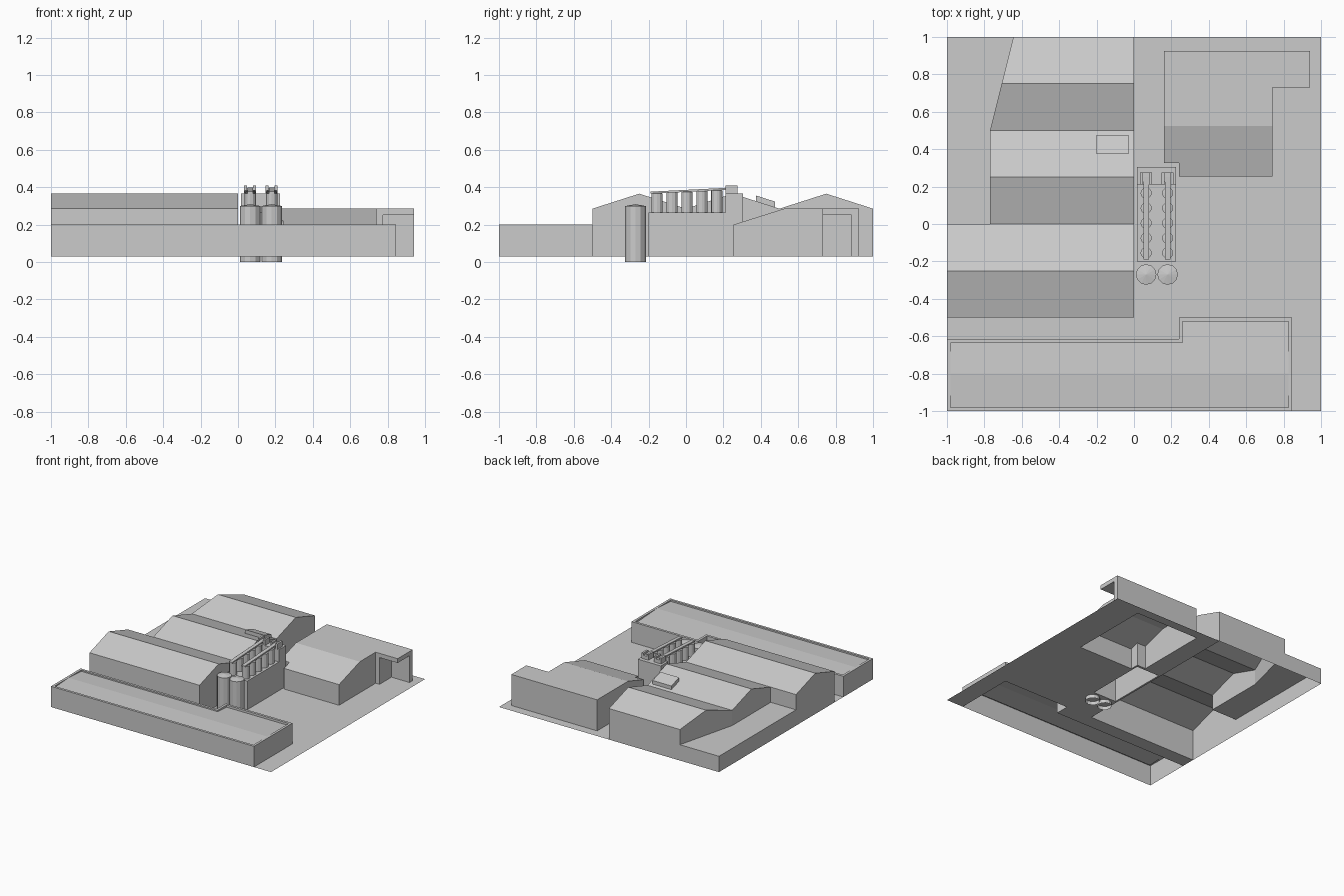
import bpy, bmesh, math
from mathutils import Vector

cube = bpy.data.objects.get("Cube")
if cube:
    bpy.data.objects.remove(cube)

GROUND = 0.03
grey = bpy.data.materials.new("plain_grey")
grey.use_nodes = True
grey.diffuse_color = (0.6, 0.6, 0.6, 1)
grey.node_tree.nodes["Principled BSDF"].inputs["Base Color"].default_value = (0.6, 0.6, 0.6, 1)


def finish(name, bm):
    mesh = bpy.data.meshes.new(name)
    bm.to_mesh(mesh)
    bm.free()
    mesh.materials.append(grey)
    obj = bpy.data.objects.new(name, mesh)
    bpy.context.collection.objects.link(obj)
    return obj


def rect(x0, y0, x1, y1):
    return [(x0, y0), (x1, y0), (x1, y1), (x0, y1)]


def shell_mesh(polys, height, base):
    """Roof polygons at height(x, y), with walls running to base(midpoint); None means no wall."""
    bm = bmesh.new()
    for poly in polys:
        bm.faces.new([bm.verts.new((x, y, height(x, y))) for x, y in poly])
    bmesh.ops.remove_doubles(bm, verts=bm.verts, dist=1e-4)
    rim = [(e.link_loops[0].vert, e.link_loops[0].link_loop_next.vert)
           for e in bm.edges if e.is_boundary]
    for a, b in rim:
        z = base((a.co + b.co) / 2)
        if z is not None:
            low = [bm.verts.new((v.co.x, v.co.y, z)) for v in (a, b)]
            bm.faces.new((b, a, low[0], low[1]))
    bmesh.ops.remove_doubles(bm, verts=bm.verts, dist=1e-4)
    return bm


def shell(name, polys, height, base=lambda m: GROUND):
    top = height if callable(height) else (lambda x, y: height)
    return finish(name, shell_mesh(polys, top, base))


def box(name, lo, hi, rise=0):
    """Box between two corners; rise lifts its back end to make it slope."""
    bm = bmesh.new()
    bmesh.ops.create_cube(bm, size=1)
    for v in bm.verts:
        t = [c + 0.5 for c in v.co]
        v.co = Vector([l + (h - l) * k for l, h, k in zip(lo, hi, t)])
        v.co.z += rise * t[1]
    return finish(name, bm)


def drum(name, x, y, r, z0, z1, apex, sides=12):
    """Open-bottomed drum with a shallow conical cap."""
    ring = [(x + r * math.cos(2 * math.pi * i / sides),
             y + r * math.sin(2 * math.pi * i / sides)) for i in range(sides)]
    fan = [[(x, y), ring[i], ring[(i + 1) % sides]] for i in range(sides)]
    return shell(name, fan, lambda px, py: apex if math.hypot(px - x, py - y) < r / 2 else z1,
                 lambda m: z0)


# Ground, left open beneath the buildings
holes = [(-1, -1, 0.845, -0.615), (0.24, -0.615, 0.845, -0.5), (-1, -0.5, 0, 1),
         (0.015, -0.2, 0.225, 0.305), (0.16, 0.325, 0.74, 0.925), (0.24, 0.255, 0.74, 0.325)]
xs = sorted({1.0} | {float(h[i]) for h in holes for i in (0, 2)})
ys = sorted({1.0} | {float(h[i]) for h in holes for i in (1, 3)})
cells = []
for x0, x1 in zip(xs, xs[1:]):
    for y0, y1 in zip(ys, ys[1:]):
        cx, cy = (x0 + x1) / 2, (y0 + y1) / 2
        if not any(h[0] < cx < h[2] and h[1] < cy < h[3] for h in holes):
            cells.append(rect(x0, y0, x1, y1))
shell("ground", cells, GROUND, lambda m: None)


# Three-bay gabled hall
def hall_left(y):
    return -0.77 + max(0, y - 0.5) * 0.25


def hall_roof(x, y):
    return 0.365 - 0.08 * abs((y + 0.5) % 0.5 - 0.25) / 0.25


def beside_annex(m):
    return m.x < -0.6 and -0.01 < m.y < 0.99


ANNEX = 0.16
strips = []
for i in range(6):
    y0, y1 = -0.5 + 0.25 * i, -0.25 + 0.25 * i
    l0, l1 = (-1, -1) if y1 <= 0 else (hall_left(y0), hall_left(y1))
    strip = [(l0, y0), (0, y0), (0, y1)]
    if y1 == 0:
        strip.append((hall_left(0), 0))
    strips.append(strip + [(l1, y1)])
shell("hall", strips, hall_roof, lambda m: ANNEX if beside_annex(m) else GROUND)

# Low annex along the hall
shell("annex", [[(-1, 0), (-0.77, 0), (-0.77, 0.5), (-0.645, 1), (-1, 1)]], ANNEX,
      lambda m: GROUND if m.x < -0.99 or m.y > 0.99 else None)

# Sloping hatch on the middle bay
box("roof_hatch", (-0.2, 0.375, 0.325), (-0.03, 0.475, 0.355), -0.032)

# Front building: parapet rim with a slightly pitched roof inside it
outline = [(-1, -1), (0.845, -1), (0.845, -0.5), (0.24, -0.5), (0.24, -0.615), (-1, -0.615)]
bm = shell_mesh([outline], lambda x, y: 0.2, lambda m: GROUND)
bm.normal_update()
top = [f for f in bm.faces if f.normal.z > 0.9]
bmesh.ops.inset_region(bm, faces=top, thickness=0.02, use_even_offset=True)
bmesh.ops.delete(bm, geom=top, context='FACES')
finish("front_building_walls", bm)
shell("front_building_roof",
      [rect(-0.98, -0.98, 0.825, -0.8),
       [(-0.98, -0.8), (0.825, -0.8), (0.825, -0.52), (0.26, -0.52), (0.26, -0.635), (-0.98, -0.635)]],
      lambda x, y: 0.199 - 0.06 * abs(y + 0.8), lambda m: 0.2)

# Rear building with a sloping front roof and a corner canopy
shell("rear_building",
      [[(0.24, 0.255), (0.74, 0.255), (0.74, 0.525), (0.16, 0.525), (0.16, 0.325), (0.24, 0.325)],
       [(0.16, 0.525), (0.74, 0.525), (0.74, 0.73), (0.94, 0.73), (0.94, 0.925), (0.16, 0.925)]],
      lambda x, y: 0.2 + 0.085 * min(1, (y - 0.255) / 0.27),
      lambda m: 0.25 if m.x > 0.8 else GROUND)
box("canopy_side_wall", (0.74, 0.73, GROUND), (0.775, 0.92, 0.25))
box("canopy_back_wall", (0.775, 0.885, GROUND), (0.94, 0.924, 0.25))
shell("canopy_ceiling", [rect(0.74, 0.73, 0.94, 0.92)[::-1]], 0.25, lambda m: None)

# Bin block and head house
shell("bin_block", [rect(0.015, -0.2, 0.225, 0.21)], 0.265,
      lambda m: None if m.y > 0.2 else GROUND)
shell("head_house", [rect(0.015, 0.21, 0.225, 0.305)], 0.365,
      lambda m: 0.265 if m.y < 0.22 else GROUND)

# Two matching rows: silo, bins, sloping conveyor and conveyor head
for side, x in (("right", 0.065), ("left", 0.18)):
    drum(f"{side}_silo", x, -0.27, 0.055, 0, 0.299, 0.309)
    for i in range(5):
        y = -0.155 + 0.08 * i
        z = 0.367 + 0.004 * i
        drum(f"{side}_bin_{i + 1}", x, y, 0.03, 0.265, z, z + 0.003)
    box(f"{side}_conveyor", (x - 0.015, -0.19, 0.365), (x + 0.015, 0.25, 0.376), 0.022)
    box(f"{side}_conveyor_head", (x - 0.032, 0.225, 0.365), (x + 0.032, 0.275, 0.393))
    for s in (-1, 1):
        cx = x + s * 0.024
        box(f"{side}_head_plate", (cx - 0.008, 0.21, 0.365), (cx + 0.008, 0.275, 0.41))
